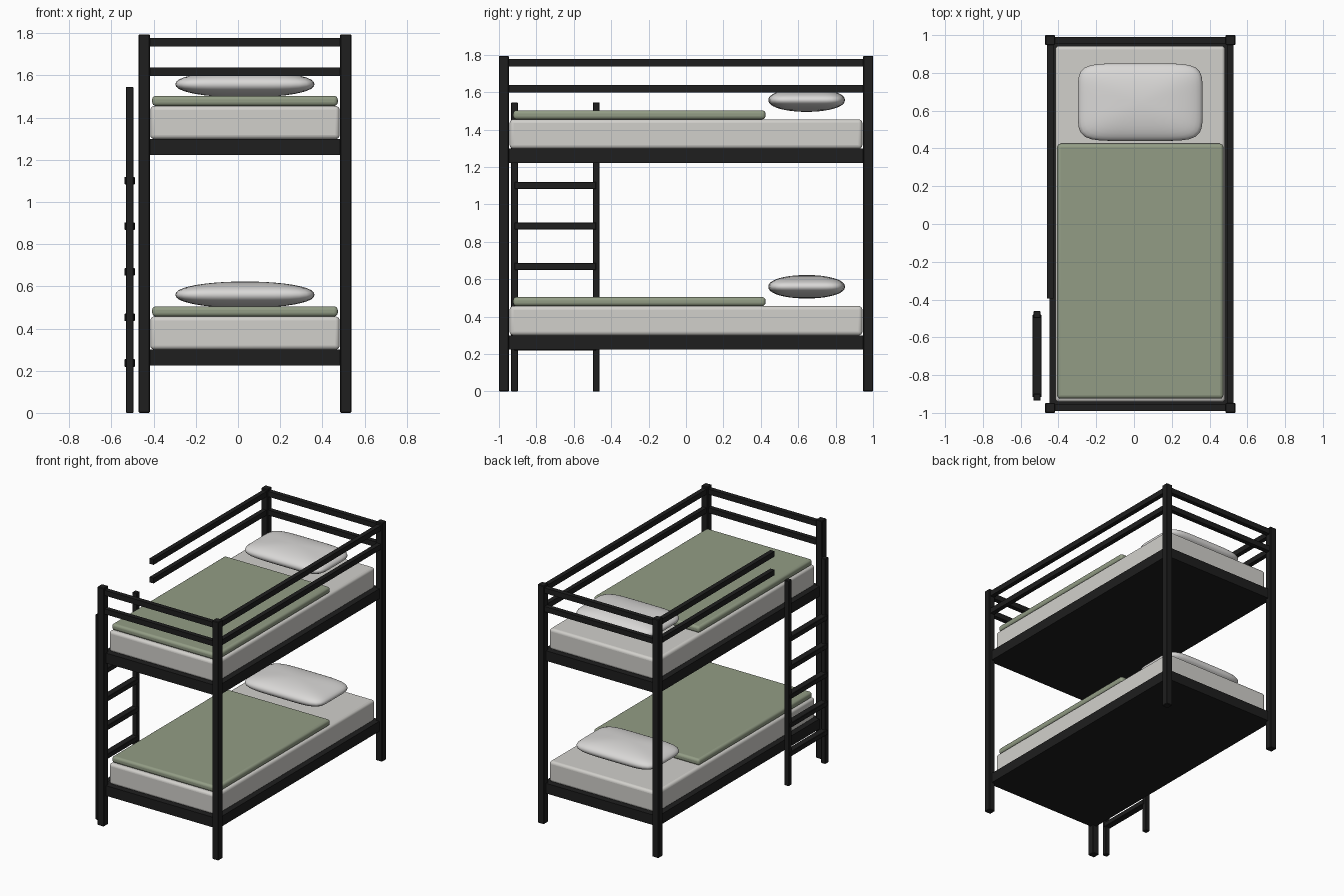
import bpy, math

if "Cube" in bpy.data.objects:
    bpy.data.objects.remove(bpy.data.objects["Cube"])

CX = 0.033            # bed frame centre in x (ladder stands off to the left)
PX, PY = 0.4775, 0.9735   # post centre offsets


def material(name, rgb):
    m = bpy.data.materials.new(name)
    m.diffuse_color = (*rgb, 1.0)
    m.use_nodes = True
    m.node_tree.nodes["Principled BSDF"].inputs["Base Color"].default_value = m.diffuse_color
    return m


BLACK = material("black metal", (0.013, 0.013, 0.013))
SHEET = material("mattress white", (0.64, 0.63, 0.60))
LINEN = material("pillow white", (0.70, 0.69, 0.68))
GREEN = material("sage green", (0.29, 0.335, 0.235))


def box(name, x, y, z, mat, bevel=0.0, segments=1):
    """Box from (min, max) ranges on each axis, optionally rounded."""
    bpy.ops.mesh.primitive_cube_add(size=1, location=(sum(x) / 2, sum(y) / 2, sum(z) / 2))
    o = bpy.context.object
    o.name = name
    o.scale = (x[1] - x[0], y[1] - y[0], z[1] - z[0])
    bpy.ops.object.transform_apply(location=False, rotation=False, scale=True)
    o.data.materials.append(mat)
    if bevel:
        b = o.modifiers.new("bevel", 'BEVEL')
        b.width, b.segments = bevel, segments
        if segments > 1:
            bpy.ops.object.shade_smooth_by_angle(angle=math.radians(40))
    return o


def around(c, half):
    return (c - half, c + half)


def pillow(name, centre, a, b, h):
    """Cushion: rounded-rectangle rings shrinking towards flat poles."""
    rings, seg = 20, 64
    verts, faces = [(0, 0, h)], []
    for i in range(1, rings):
        t = math.pi * i / rings
        r, z = math.sin(t), h * math.copysign(abs(math.cos(t)) ** 0.9, math.cos(t))
        for j in range(seg):
            u = 2 * math.pi * j / seg
            c, s = math.cos(u), math.sin(u)
            n = 2 + 4 * r          # squarer towards the seam
            k = (abs(c) ** n + abs(s) ** n) ** (-1 / n)
            verts.append((a * r * k * c, b * r * k * s, z))
    verts.append((0, 0, -h))
    last = len(verts) - 1
    for j in range(seg):
        k = (j + 1) % seg
        faces.append((0, 1 + j, 1 + k))
        for i in range(rings - 2):
            p = 1 + i * seg
            faces.append((p + j, p + seg + j, p + seg + k, p + k))
        p = 1 + (rings - 2) * seg
        faces.append((p + j, last, p + k))
    me = bpy.data.meshes.new(name)
    me.from_pydata(verts, [], faces)
    me.shade_smooth()
    me.materials.append(LINEN)
    o = bpy.data.objects.new(name, me)
    o.location = centre
    bpy.context.collection.objects.link(o)


# Corner posts
for sx, side in ((-1, "left"), (1, "right")):
    for sy, end in ((-1, "front"), (1, "back")):
        box(f"{end}_{side}_post", around(CX + sx * PX, 0.0265), around(sy * PY, 0.0265),
            (0, 1.795), BLACK, 0.004)

# Two bunks: base, mattress, blanket, pillow
for level, z in (("lower", 0.30), ("upper", 1.298)):
    box(f"{level}_bed_base", around(CX, PX + 0.003), around(0, PY), (z - 0.076, z), BLACK)
    box(f"{level}_mattress", around(CX, 0.449), around(0, 0.943), (z, z + 0.157),
        SHEET, 0.02, 4)
    box(f"{level}_blanket", around(CX, 0.44), (-0.924, 0.425), (z + 0.157, z + 0.205),
        GREEN, 0.018, 4)
    pillow(f"{level}_pillow", (CX, 0.645, z + 0.26), 0.33, 0.205, 0.063)

# Guard rails, shortened on the ladder side
for name, zc in (("low", 1.618), ("top", 1.758)):
    z = around(zc, 0.02)
    for sy, end in ((-1, "front"), (1, "back")):
        box(f"{end}_{name}_rail", around(CX, PX), around(sy * PY, 0.017), z, BLACK)
    box(f"right_{name}_rail", around(CX + PX, 0.017), around(0, PY), z, BLACK)
    box(f"left_{name}_rail", around(CX - PX, 0.017), (-0.394, PY), z, BLACK)

# Ladder
LX = -0.5135
for name, y in (("front", -0.917), ("back", -0.48)):
    box(f"ladder_{name}_stile", around(LX, 0.0185), around(y, 0.0185), (0, 1.545), BLACK, 0.003)
for i in range(5):
    box(f"ladder_rung_{i + 1}", around(LX, 0.0245), (-0.917, -0.48),
        around(0.237 + 0.216 * i, 0.0185), BLACK, 0.003)
